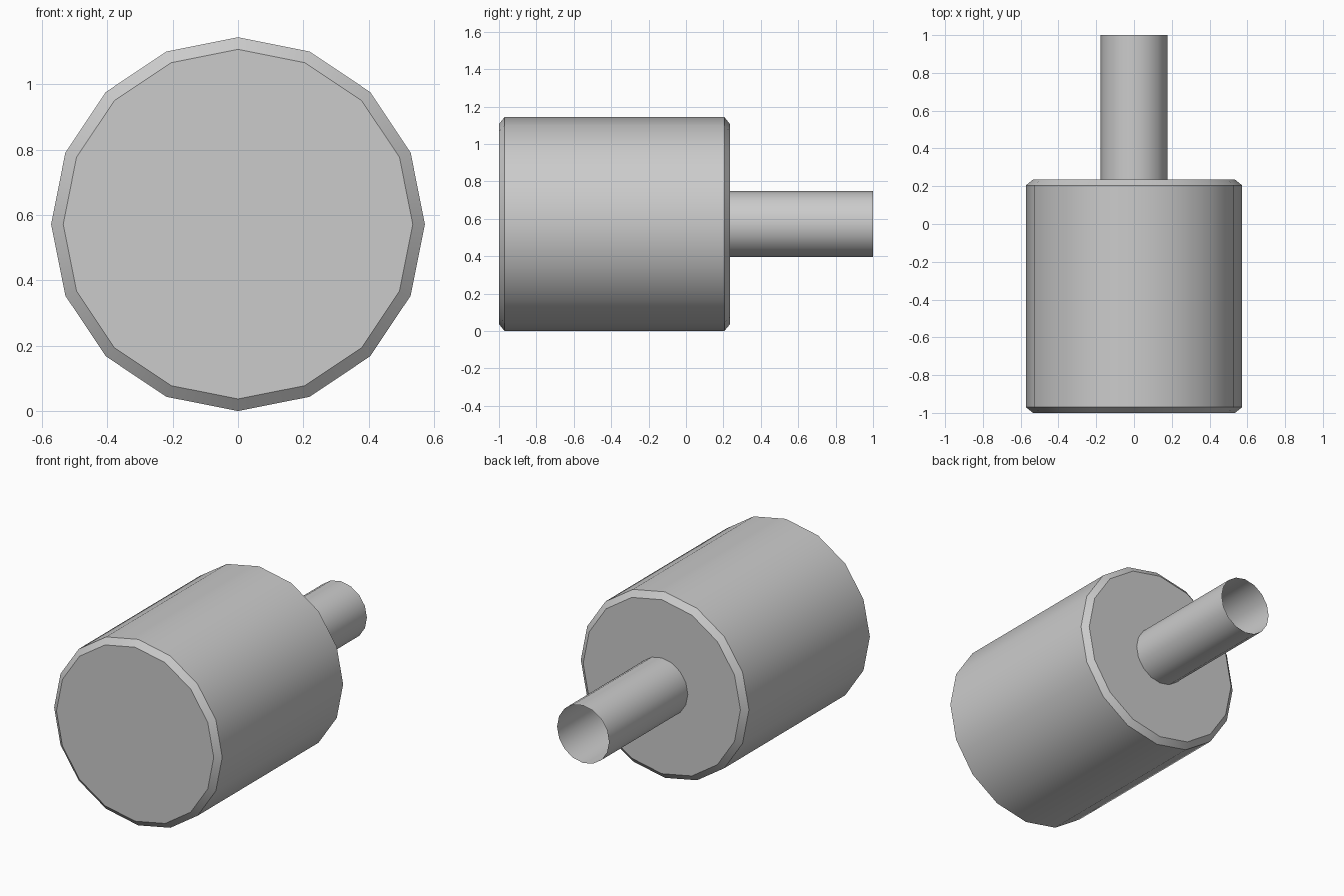
import bpy, bmesh, math

cube = bpy.data.objects.get("Cube")
if cube:
    bpy.data.objects.remove(cube, do_unlink=True)

SIDES = 16
AXIS_Z = 0.572

grey = bpy.data.materials.new("plain grey")
grey.use_nodes = True
color = (0.6, 0.6, 0.6, 1)
grey.diffuse_color = color
grey.node_tree.nodes["Principled BSDF"].inputs["Base Color"].default_value = color


def lathe_along_y(name, profile, capped):
    """Turn (radius, y) points into a faceted round part along y."""
    bm = bmesh.new()
    rings = []
    for radius, y in profile:
        ring = []
        for i in range(SIDES):
            a = math.tau * i / SIDES
            ring.append(bm.verts.new((radius * math.cos(a), y, AXIS_Z + radius * math.sin(a))))
        rings.append(ring)
    for lower, upper in zip(rings, rings[1:]):
        for i in range(SIDES):
            j = (i + 1) % SIDES
            bm.faces.new((lower[i], upper[i], upper[j], lower[j]))
    if capped:
        bm.faces.new(rings[0])
        bm.faces.new(reversed(rings[-1]))
    mesh = bpy.data.meshes.new(name)
    bm.to_mesh(mesh)
    bm.free()
    mesh.materials.append(grey)
    obj = bpy.data.objects.new(name, mesh)
    bpy.context.collection.objects.link(obj)
    bpy.ops.object.select_all(action='DESELECT')
    obj.select_set(True)
    bpy.context.view_layer.objects.active = obj
    bpy.ops.object.shade_smooth_by_angle(angle=math.radians(30))
    return obj


# Main drum with chamfered rims
lathe_along_y("drum_body", [(0.535, -1), (0.572, -0.97), (0.572, 0.205), (0.535, 0.235)], True)

# Hollow, open-ended shaft at the back
lathe_along_y("rear_shaft", [(0.177, 0.235), (0.177, 1)], False)
